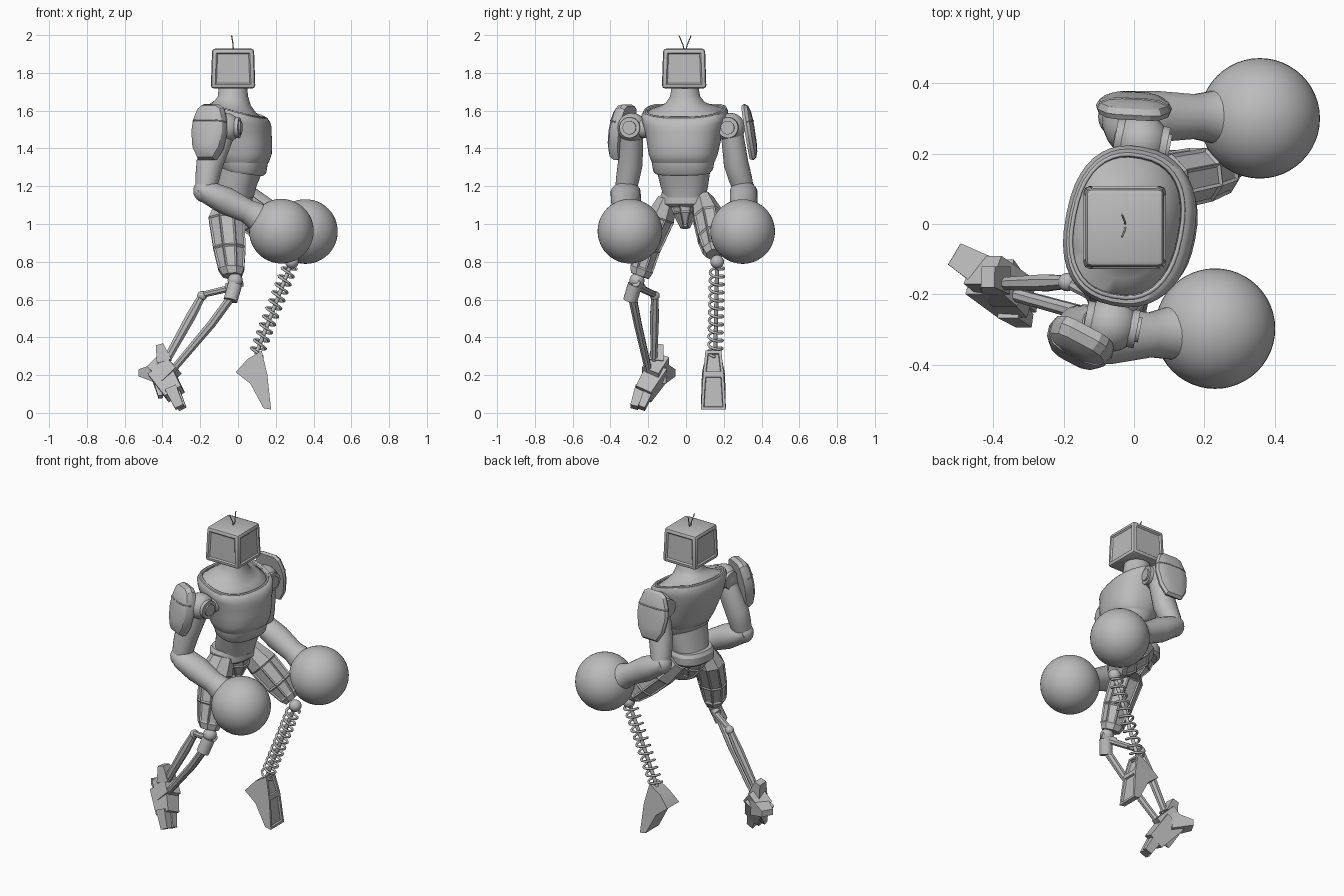
import bpy, bmesh, math
from mathutils import Vector, Matrix

if "Cube" in bpy.data.objects:
    bpy.data.objects.remove(bpy.data.objects["Cube"], do_unlink=True)

grey = bpy.data.materials.new("plain grey")
grey.use_nodes = True
grey.diffuse_color = (0.5, 0.5, 0.5, 1)
grey.node_tree.nodes["Principled BSDF"].inputs["Base Color"].default_value = grey.diffuse_color
YAW = Matrix.Rotation(math.radians(-11), 4, 'Z')


def finish(name, bm, angle=35):
    bmesh.ops.recalc_face_normals(bm, faces=bm.faces)
    mesh = bpy.data.meshes.new(name)
    bm.to_mesh(mesh)
    bm.free()
    ob = bpy.data.objects.new(name, mesh)
    bpy.context.collection.objects.link(ob)
    mesh.materials.append(grey)
    bpy.ops.object.select_all(action='DESELECT')
    ob.select_set(True)
    bpy.context.view_layer.objects.active = ob
    bpy.ops.object.shade_smooth_by_angle(angle=math.radians(angle))
    return ob


def skin(bm, rings):
    """Bridge point rings into a capped tube; return the side faces."""
    loops = [[bm.verts.new(p) for p in r] for r in rings]
    n = len(loops[0])
    sides = [bm.faces.new((a[i], a[(i + 1) % n], b[(i + 1) % n], b[i]))
             for a, b in zip(loops, loops[1:]) for i in range(n)]
    bm.faces.new(loops[0])
    bm.faces.new(loops[-1])
    return sides


def limb(name, stations, sides=20, panels=0.0, angle=35):
    """Loft along stations of (centre, in-plane radius, sideways radius)."""
    pts = [Vector(s[0]) for s in stations]
    axis = (pts[-1] - pts[0]).normalized()
    ref = Vector((0, 1, 0)) if abs(axis.y) < 0.9 else Vector((0, 0, 1))
    u = axis.cross(ref).normalized()
    v = u.cross(axis)
    k = 1 / math.cos(math.pi / sides) if sides < 9 else 1
    bm = bmesh.new()
    rings = []
    for p, (_, a, b) in zip(pts, stations):
        turns = [2 * math.pi * (i + 0.5) / sides for i in range(sides)]
        rings.append([p + u * (a * k * math.cos(t)) + v * (b * k * math.sin(t)) for t in turns])
    faces = skin(bm, rings)
    if panels:
        mid = faces[sides:-sides] if len(stations) > 3 else faces
        bm.normal_update()
        bmesh.ops.recalc_face_normals(bm, faces=bm.faces)
        bmesh.ops.inset_individual(bm, faces=mid, thickness=panels, depth=-0.006)
    return finish(name, bm, angle)


def rod(name, a, b, r, sides=16):
    return limb(name, [(a, r, r), (b, r, r)], sides)


def ball(name, centre, r, seg=24):
    bm = bmesh.new()
    bmesh.ops.create_uvsphere(bm, u_segments=seg, v_segments=seg // 2, radius=r,
                              matrix=Matrix.Translation(centre))
    return finish(name, bm, 60)


def section(z, cx, rx, ry, tilt=0.0, power=2.4, n=40):
    """Rounded body cross-section, turned with the shoulders, level at the back."""
    out = []
    for i in range(n):
        c, s = math.cos(2 * math.pi * i / n), math.sin(2 * math.pi * i / n)
        x = rx * math.copysign(abs(c) ** (2 / power), c)
        y = ry * math.copysign(abs(s) ** (2 / power), s)
        out.append(YAW @ Vector((cx + x, y, z + tilt * max(x, -0.09))) + Vector((0, -0.01, 0)))
    return out


def body(name, rows, angle=40):
    bm = bmesh.new()
    skin(bm, [section(*r) for r in rows])
    return finish(name, bm, angle)


def tube(name, points, r, cyclic=False):
    curve = bpy.data.curves.new(name, 'CURVE')
    curve.dimensions = '3D'
    curve.bevel_depth = r
    curve.bevel_resolution = 2
    curve.use_fill_caps = True
    spline = curve.splines.new('POLY')
    spline.points.add(len(points) - 1)
    for p, co in zip(spline.points, points):
        p.co = (*co, 1)
    spline.use_cyclic_u = cyclic
    spline.use_smooth = True
    ob = bpy.data.objects.new(name, curve)
    curve.materials.append(grey)
    bpy.context.collection.objects.link(ob)


# Head: bevelled box with recessed panels, and two antennae
bm = bmesh.new()
bmesh.ops.create_cube(bm, size=1, matrix=Matrix.Translation((-0.026, -0.01, 1.823))
                      @ Matrix.Diagonal((0.236, 0.236, 0.212, 1)))
for v in bm.verts:
    if v.co.z > 1.8:
        v.co.x = -0.026 + (v.co.x + 0.026) * 0.94
        v.co.y = -0.01 + (v.co.y + 0.01) * 0.94
bmesh.ops.bevel(bm, geom=bm.edges[:], offset=0.017, segments=2, profile=0.5, affect='EDGES')
bm.normal_update()
walls = [f for f in bm.faces if f.calc_area() > 0.02 and abs(f.normal.z) < 0.5]
bmesh.ops.inset_individual(bm, faces=walls, thickness=0.008, depth=0)
bmesh.ops.inset_individual(bm, faces=walls, thickness=0.010, depth=-0.008)
finish("head", bm, 25)
for i, s in enumerate((-1, 1)):
    tube(f"antenna_{i}", [(-0.025, s * 0.004 - 0.005, 1.92), (-0.026, s * 0.012 - 0.005, 1.95),
                          (-0.034, s * 0.032 - 0.005, 1.998)], 0.003)

# Torso: neck, chest shell, collar, waist
body("neck", [(1.56, -0.02, 0.15, 0.20, -0.28), (1.595, -0.022, 0.148, 0.195, -0.28),
              (1.615, -0.025, 0.12, 0.15, -0.25, 2.2), (1.64, -0.028, 0.095, 0.105, -0.15, 2.1),
              (1.675, -0.027, 0.08, 0.08, 0, 2), (1.74, -0.027, 0.074, 0.068, 0, 2)], 60)
body("chest", [(1.305, 0.03, 0.095, 0.145), (1.325, 0.03, 0.13, 0.165), (1.37, 0.025, 0.15, 0.182),
               (1.43, 0.012, 0.165, 0.193), (1.50, -0.005, 0.178, 0.208, -0.1),
               (1.55, -0.012, 0.184, 0.222, -0.2), (1.585, -0.016, 0.18, 0.229, -0.27),
               (1.605, -0.018, 0.168, 0.219, -0.28), (1.605, -0.02, 0.152, 0.20, -0.28),
               (1.58, -0.02, 0.145, 0.19, -0.28)], 50)
tube("collar", section(1.605, -0.02, 0.154, 0.203, -0.28), 0.006, True)
body("lower_chest_plate", [(1.27, 0.03, 0.10, 0.145, -0.15), (1.285, 0.03, 0.115, 0.158, -0.15),
                           (1.325, 0.03, 0.125, 0.165, 0)])
body("waist", [(1.14, -0.02, 0.10, 0.11), (1.2, -0.005, 0.10, 0.125), (1.30, 0.025, 0.11, 0.145)])
body("belt", [(1.09, -0.038, 0.095, 0.115), (1.105, -0.038, 0.112, 0.130), (1.15, -0.038, 0.112, 0.132),
              (1.17, -0.033, 0.105, 0.122)], 25)
limb("pelvis", [((-0.03, -0.005, 1.12), 0.10, 0.09), ((-0.02, -0.005, 1.05), 0.085, 0.06),
                ((-0.01, -0.005, 0.98), 0.04, 0.025)], 8, 0.008)


def shoulder_pad(name, centre, yaw, lean, half_x, dome):
    """Domed plate with clipped corners and a seam, bulging along local +y."""
    place = (Matrix.Translation(centre) @ Matrix.Rotation(math.radians(yaw), 4, 'Z')
             @ Matrix.Rotation(math.radians(lean), 4, 'X'))
    outline = [(-0.5, -1), (0.5, -1), (0.85, -0.6), (1, 0), (0.95, 0.45), (0.72, 0.88), (0.45, 1),
               (-0.45, 1), (-0.72, 0.88), (-0.95, 0.45), (-1, 0), (-0.85, -0.6)]
    layers = ((-0.6, 0.95), (-0.1, 1), (0.45, 0.92), (0.8, 0.72), (0.95, 0.45))
    bm = bmesh.new()
    skin(bm, [[place @ Vector((x * half_x * k, y * dome, z * 0.15 * k)) for x, z in outline]
              for y, k in layers])
    finish(name, bm, 28)
    tube(name + "_seam", [place @ Vector((half_x * x, y * dome, 0.055))
                          for x, y in ((-0.95, -0.1), (-0.87, 0.45), (-0.66, 0.8), (-0.38, 0.92),
                                       (0.38, 0.92), (0.66, 0.8), (0.87, 0.45), (0.95, -0.1))], 0.004)


def arm(side, joint, path, wrist, fist, broad):
    """Shoulder joint, upper arm, elbow, forearm flaring into a ball fist."""
    joint, fist = Vector(joint), Vector(fist)
    d = YAW @ Vector((0.075, 0, 0))
    ball(side + "_shoulder", joint, 0.078)
    rod(side + "_shoulder_drum", joint - d, joint + d, 0.055, 24)
    rod(side + "_shoulder_cap", joint + d, joint + d * 1.12, 0.036, 24)
    rod(side + "_shoulder_axle", Vector((0, joint.y * 0.5, 1.5)), joint, 0.05)
    top, mid, elbow = (Vector(p) for p in path)
    limb(side + "_upper_arm", [(top, 0.065, 0.06), (mid, 0.072, 0.066),
                               (mid.lerp(elbow, 0.6), 0.064, 0.062), (elbow, 0.052, 0.055)], 20)
    ball(side + "_elbow", elbow, 0.062)
    wrist = Vector(wrist)
    limb(side + "_forearm", [(elbow.lerp(wrist, -0.14), 0.042, 0.055),
                             (elbow.lerp(wrist, 0.08), 0.062, broad),
                             (elbow.lerp(wrist, 0.5), 0.074, broad), (wrist, 0.063, 0.064),
                             (wrist.lerp(fist, 0.3), 0.075, 0.075),
                             (wrist.lerp(fist, 0.6), 0.11, 0.11)], 24)
    ball(side + "_ball_fist", fist, 0.171, 48)


arm("right", (-0.065, -0.285, 1.51),
    [(-0.085, -0.285, 1.47), (-0.15, -0.295, 1.32), (-0.175, -0.32, 1.175)],
    (0.045, -0.315, 1.07), (0.23, -0.297, 0.962), 0.08)
arm("left", (0.02, 0.235, 1.51),
    [(0.015, 0.245, 1.47), (-0.01, 0.265, 1.32), (-0.04, 0.305, 1.18)],
    (0.17, 0.305, 1.06), (0.357, 0.3, 0.96), 0.073)
shoulder_pad("right_shoulder_pad", (-0.155, -0.34, 1.487), 152, 10, 0.1, 0.052)
shoulder_pad("left_shoulder_pad", (0.0, 0.335, 1.487), -3, 9, 0.108, 0.03)

# Right leg: thigh, knee, twin shin bars
limb("right_thigh", [((-0.04, -0.1, 1.13), 0.07, 0.05), ((-0.06, -0.135, 1.03), 0.095, 0.075),
                     ((-0.045, -0.2, 0.87), 0.085, 0.065), ((-0.035, -0.235, 0.76), 0.068, 0.062),
                     ((-0.03, -0.245, 0.725), 0.05, 0.05)], 8, 0.012, 20)
ball("right_knee", (-0.015, -0.26, 0.70), 0.04)
rod("right_knee_axle", (-0.06, -0.235, 0.665), (0.02, -0.265, 0.69), 0.022)
rod("right_shin_socket", (-0.015, -0.27, 0.68), (-0.04, -0.295, 0.595), 0.038)
limb("right_knee_link", [((-0.02, -0.25, 0.665), 0.018, 0.018), ((-0.19, -0.165, 0.625), 0.016, 0.016)], 8)
ball("right_link_joint", (-0.19, -0.165, 0.62), 0.026)
limb("right_shin_back", [((-0.19, -0.165, 0.62), 0.02, 0.018), ((-0.25, -0.167, 0.51), 0.026, 0.024),
                         ((-0.40, -0.17, 0.24), 0.02, 0.016)], 8)
limb("right_shin_front", [((-0.03, -0.285, 0.62), 0.022, 0.022), ((-0.14, -0.255, 0.47), 0.022, 0.02),
                          ((-0.36, -0.195, 0.21), 0.018, 0.018)], 8)

# Right foot: pushed off on its toes, built from tapered blocks
foot_blocks = [
    ("ankle", (-0.43, -0.13, 0.27), (-0.35, -0.19, 0.19), 0.055, 0.045, 0.05, 0.05),
    ("heel", (-0.40, -0.15, 0.21), (-0.51, -0.085, 0.212), 0.055, 0.05, 0.018, 0.035),
    ("heel_guard", (-0.39, -0.16, 0.27), (-0.415, -0.15, 0.36), 0.04, 0.04, 0.02, 0.03),
    ("instep", (-0.41, -0.15, 0.22), (-0.335, -0.225, 0.10), 0.065, 0.055, 0.05, 0.045),
    ("outer_toe", (-0.355, -0.24, 0.13), (-0.31, -0.275, 0.03), 0.032, 0.028, 0.024, 0.02),
    ("inner_toe", (-0.345, -0.19, 0.13), (-0.295, -0.235, 0.025), 0.032, 0.026, 0.022, 0.018),
    ("spur", (-0.43, -0.12, 0.2), (-0.41, -0.20, 0.085), 0.03, 0.03, 0.012, 0.015)]
for part, p, q, a, b, c, d in foot_blocks:
    limb("right_foot_" + part, [(p, a, b), (q, c, d)], 4)

# Left leg: raised thigh, knee ball, coil spring shin
limb("left_thigh", [((0.0, 0.09, 1.12), 0.07, 0.055), ((0.09, 0.12, 1.03), 0.09, 0.08),
                    ((0.19, 0.14, 0.93), 0.082, 0.077), ((0.25, 0.15, 0.865), 0.062, 0.062),
                    ((0.27, 0.155, 0.84), 0.04, 0.048)], 8, 0.012, 20)
top, low = Vector((0.285, 0.165, 0.80)), Vector((0.095, 0.155, 0.31))
ball("left_knee", top, 0.036)
axis = (low - top).normalized()
u = axis.cross(Vector((0, 1, 0))).normalized()
v = u.cross(axis)
coils, steps = 11, 20
tube("left_spring", [top.lerp(low, 0.05 + 0.95 * i / (coils * steps))
                     + u * 0.037 * math.cos(2 * math.pi * i / steps)
                     + v * 0.037 * math.sin(2 * math.pi * i / steps)
                     for i in range(coils * steps + 1)], 0.007)
rod("left_spring_core", top, low, 0.011)

# Left foot: side profile widening towards the sole, with recessed top panel
profile = [(0.125, 0.33, 0.042), (0.05, 0.285, 0.045), (-0.012, 0.215, 0.06), (0.065, 0.155, 0.063),
           (0.135, 0.025, 0.066), (0.175, 0.018, 0.066), (0.155, 0.205, 0.055)]
bm = bmesh.new()
skin(bm, [[(x, 0.145 + s * w, z) for x, z, w in profile] for s in (-1, 1)])
bmesh.ops.recalc_face_normals(bm, faces=bm.faces)
bm.normal_update()
front = [f for f in bm.faces if f.normal.x > 0.8 and f.calc_center_median().x > 0.1]
bmesh.ops.inset_individual(bm, faces=front, thickness=0.02, depth=0)
bmesh.ops.inset_individual(bm, faces=front, thickness=0.004, depth=-0.012)
finish("left_foot", bm, 20)
